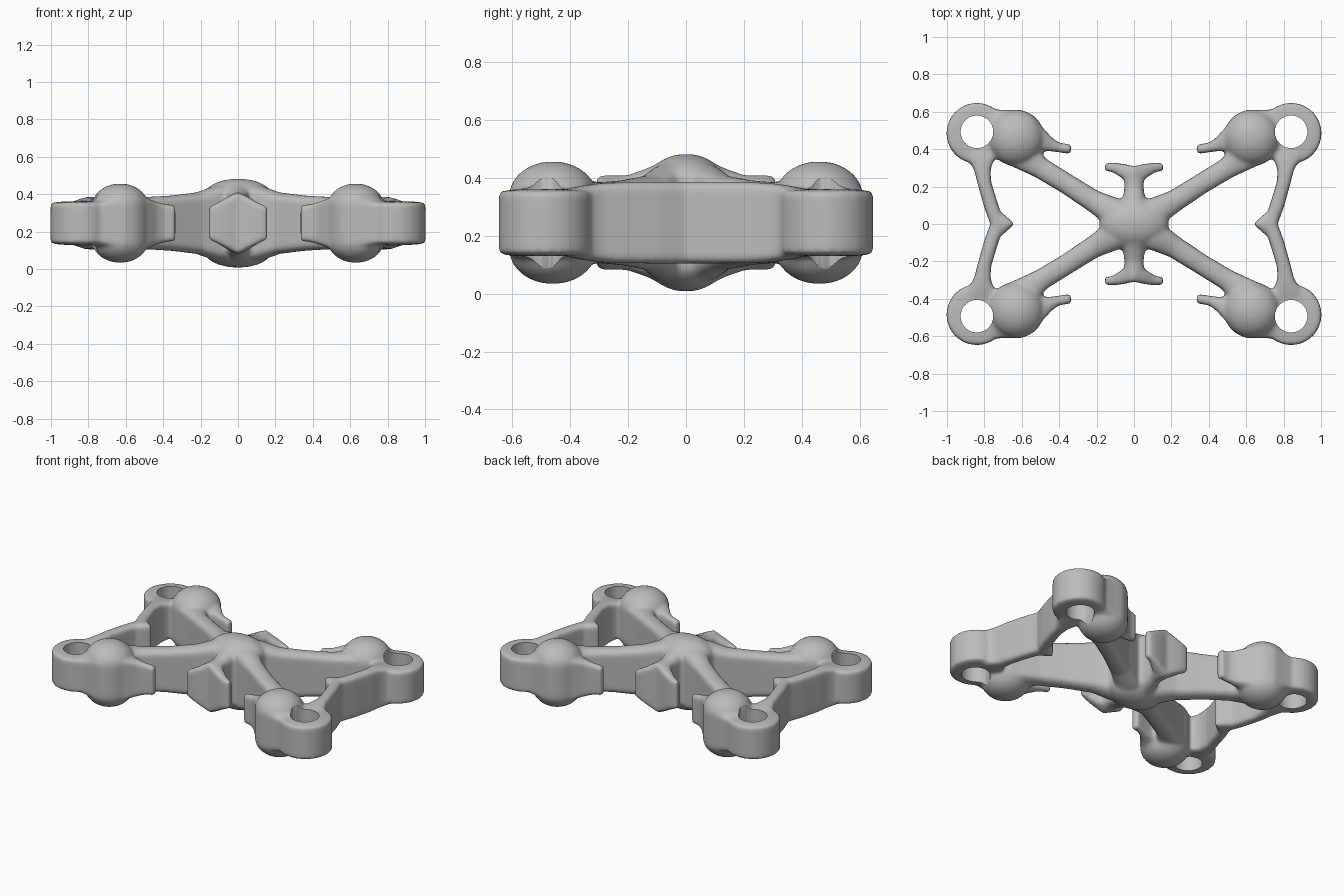
import bpy, bmesh, math
from mathutils import Vector

MID = 0.245   # height of the symmetry plane
STEPS = 6     # points per crown quarter

if "Cube" in bpy.data.objects:
    bpy.data.objects.remove(bpy.data.objects["Cube"], do_unlink=True)

grey = bpy.data.materials.new("plain grey")
grey.use_nodes = True
grey.diffuse_color = (0.5, 0.5, 0.5, 1)
grey.node_tree.nodes["Principled BSDF"].inputs["Base Color"].default_value = grey.diffuse_color

bm = bmesh.new()


def section(wall):
    """Unit cross-section: upright walls with a rounded crown above and below."""
    quarter = [(math.cos(a), wall + (1 - wall) * math.sin(a))
               for a in (math.pi / 2 * i / STEPS for i in range(STEPS + 1))]
    half = quarter + [(-u, v) for u, v in reversed(quarter[:-1])]
    return half + [(-u, -v) for u, v in half]


def strip(stations, sx=1, sy=1, wall=0.76):
    """Bar through stations (x, y, half width, half height)."""
    pts = [Vector((x * sx, y * sy, MID)) for x, y, w, h in stations]
    rings = []
    for i, (x, y, w, h) in enumerate(stations):
        t = (pts[min(i + 1, len(pts) - 1)] - pts[max(i - 1, 0)]).normalized()
        side = Vector((-t.y, t.x, 0))
        rings.append([bm.verts.new(pts[i] + side * (u * w) + Vector((0, 0, v * h)))
                      for u, v in section(wall)])
    for a, b in zip(rings, rings[1:]):
        for k in range(len(a)):
            j = (k + 1) % len(a)
            bm.faces.new((a[k], a[j], b[j], b[k]))
    bm.faces.new(rings[0])
    bm.faces.new(rings[-1])


def drum(x, y, radius, height, wall, squash=1, segs=48):
    """Upright round boss with a domed top and bottom."""
    profile = [(radius * math.cos(a), height * (wall + (1 - wall) * math.sin(a)))
               for a in (math.pi / 2 * i / 10 for i in range(10))]
    profile = [(r, -z) for r, z in reversed(profile)] + profile
    rings = []
    for r, z in profile:
        rings.append([bm.verts.new((x + r * math.cos(2 * math.pi * k / segs),
                                    y + squash * r * math.sin(2 * math.pi * k / segs), MID + z))
                      for k in range(segs)])
    for a, b in zip(rings, rings[1:]):
        for k in range(segs):
            j = (k + 1) % segs
            bm.faces.new((a[k], a[j], b[j], b[k]))
    bm.faces.new(rings[0])
    bm.faces.new(rings[-1])


# Central hub
drum(0, 0, 0.185, 0.238, 0.6, 0.7)

for sx in (-1, 1):
    for sy in (-1, 1):
        # Diagonal arm
        strip([(0, 0, 0.09, 0.22), (0.12, 0.07, 0.075, 0.2), (0.22, 0.125, 0.058, 0.165),
               (0.36, 0.215, 0.054, 0.148), (0.5, 0.3, 0.056, 0.14), (0.6, 0.375, 0.085, 0.15),
               (0.66, 0.43, 0.11, 0.16)], sx, sy)
        # Corner bulge and its web to the ring
        drum(0.63 * sx, 0.46 * sy, 0.15, 0.212, 0.45)
        strip([(0.6, 0.49, 0.12, 0.15), (0.7, 0.49, 0.12, 0.135), (0.84, 0.49, 0.125, 0.112)], sx, sy)
        # Corner ring body
        drum(0.84 * sx, 0.485 * sy, 0.162, 0.118, 0.88)
        # Curved tine
        strip([(0.58, 0.48, 0.1, 0.17), (0.51, 0.455, 0.062, 0.14), (0.45, 0.425, 0.036, 0.12),
               (0.4, 0.408, 0.024, 0.105), (0.335, 0.4, 0.026, 0.095)], sx, sy, 0.85)
        # Side strut
        strip([(0.725, -0.01, 0.037, 0.142), (0.765, 0.1, 0.037, 0.142), (0.8, 0.22, 0.036, 0.141),
               (0.81, 0.29, 0.043, 0.138), (0.815, 0.36, 0.075, 0.128), (0.82, 0.43, 0.11, 0.112)],
              sx, sy, 0.85)
    # Pointed elbow of the side strut
    strip([(0.642, 0, 0.004, 0.138), (0.7, 0, 0.055, 0.142), (0.735, 0, 0.03, 0.142)], sx, 1, 0.85)

for sy in (-1, 1):
    # Short stem and its flared cap
    strip([(0, 0, 0.1, 0.235), (0, 0.07, 0.088, 0.22), (0, 0.13, 0.06, 0.19),
           (0, 0.2, 0.05, 0.165), (0, 0.28, 0.056, 0.16)], 1, sy)
    cap = [(0.155, 0.306, 0.02, 0.088), (0.11, 0.303, 0.025, 0.108),
           (0.06, 0.285, 0.036, 0.138), (0, 0.268, 0.04, 0.168)]
    strip(cap + [(-x, y, w, h) for x, y, w, h in reversed(cap[:-1])], 1, sy, 0.9)

bmesh.ops.recalc_face_normals(bm, faces=bm.faces)
mesh = bpy.data.meshes.new("cross_frame")
bm.to_mesh(mesh)
bm.free()
frame = bpy.data.objects.new("cross_frame", mesh)
bpy.context.collection.objects.link(frame)
mesh.materials.append(grey)

# Blend the parts into one soft body
remesh = frame.modifiers.new("blend", "REMESH")
remesh.mode = "VOXEL"
remesh.voxel_size = 0.011
soften = frame.modifiers.new("soften", "SMOOTH")
soften.factor = 0.5
soften.iterations = 9

# Round holes through the corner rings
cutters = []
for sx in (-1, 1):
    for sy in (-1, 1):
        bpy.ops.mesh.primitive_cylinder_add(vertices=64, radius=0.087, depth=1,
                                            location=(0.84 * sx, 0.493 * sy, MID))
        cutter = bpy.context.object
        cutter.name = "hole_cutter"
        cutter.hide_render = True
        cutter.data.materials.append(grey)
        cutters.append(cutter)
        cut = frame.modifiers.new("hole", "BOOLEAN")
        cut.operation = "DIFFERENCE"
        cut.solver = "EXACT"
        cut.object = cutter

bpy.ops.object.select_all(action="DESELECT")
frame.select_set(True)
bpy.context.view_layer.objects.active = frame
for name in [m.name for m in frame.modifiers]:
    bpy.ops.object.modifier_apply(modifier=name)
for cutter in cutters:
    bpy.data.objects.remove(cutter, do_unlink=True)
if not frame.data.materials:
    frame.data.materials.append(grey)
bpy.ops.object.shade_smooth_by_angle(angle=math.radians(40))
